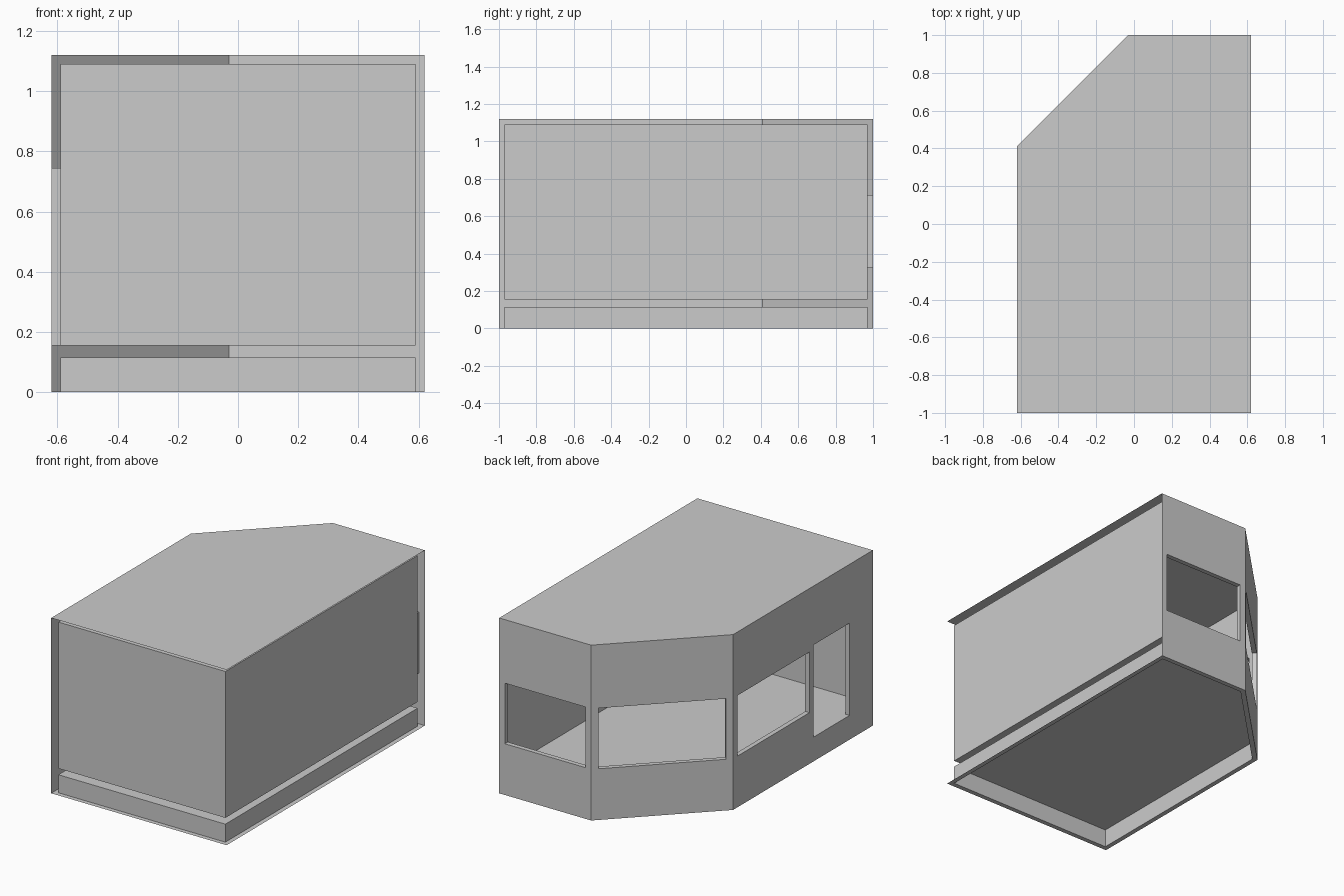
import bpy, bmesh
from mathutils import Vector

if "Cube" in bpy.data.objects:
    bpy.data.objects.remove(bpy.data.objects["Cube"])

H, FLOOR, BASE, CEIL, T = 1.12, 0.155, 0.115, 1.09, 0.03
OUT = [Vector(p) for p in [(-0.62, -1), (0.62, -1), (0.62, 1), (-0.03, 1), (-0.62, 0.41)]]
N = len(OUT)


def inward(i):
    d = (OUT[(i + 1) % N] - OUT[i]).normalized()
    return Vector((-d.y, d.x))


# Footprint inset by the wall thickness (mitred corners)
INN = []
for i in range(N):
    n0, n1 = inward(i - 1), inward(i)
    INN.append(OUT[i] + (n0 + n1) * T / (1 + n0.dot(n1)))


def make(name, quads):
    bm = bmesh.new()
    for q in quads:
        bm.faces.new([bm.verts.new(p) for p in q])
    bmesh.ops.remove_doubles(bm, verts=bm.verts, dist=1e-5)
    me = bpy.data.meshes.new(name)
    bm.to_mesh(me)
    bm.free()
    ob = bpy.data.objects.new(name, me)
    bpy.context.collection.objects.link(ob)
    return ob


def flat(loop, z, up=True):
    pts = [(p.x, p.y, z) for p in loop]
    return pts if up else pts[::-1]


def wall(i, holes, outer=True):
    """Inner skin, plus outer skin and reveals; holes are (s0, s1, z0, z1)."""
    j = (i + 1) % N
    a, d, n = OUT[i], (OUT[j] - OUT[i]).normalized(), inward(i)

    def P(s, z, depth):
        p = a + d * s + n * depth
        return (p.x, p.y, z)

    def skin(s0, s1, z0, z1, depth, flip):
        ss = sorted({s0, s1, *[v for h in holes for v in h[:2]]})
        zs = sorted({z0, z1, *[v for h in holes for v in h[2:]]})
        res = []
        for u0, u1 in zip(ss, ss[1:]):
            for w0, w1 in zip(zs, zs[1:]):
                u, w = (u0 + u1) / 2, (w0 + w1) / 2
                if any(h[0] < u < h[1] and h[2] < w < h[3] for h in holes):
                    continue
                q = [P(u0, w0, depth), P(u1, w0, depth), P(u1, w1, depth), P(u0, w1, depth)]
                res.append(q[::-1] if flip else q)
        return res

    quads = skin((INN[i] - a).dot(d), (INN[j] - a).dot(d), FLOOR, CEIL, T, True)
    if outer:
        quads += skin(0, (OUT[j] - a).length, 0, H, 0, False)
    for s0, s1, z0, z1 in holes:
        c = [(s0, z0), (s1, z0), (s1, z1), (s0, z1)]
        for k in range(4):
            p, q = c[k], c[(k + 1) % 4]
            quads.append([P(*p, 0), P(*q, 0), P(*q, T), P(*p, T)])
    return quads


# Walls: solid front and right, windows at the back and corner, window and door on the left
W0, W1 = 0.327, 0.714
diag = (OUT[4] - OUT[3]).length
make("front_wall", wall(0, [], False))
make("right_wall", wall(1, [], False))
make("back_wall", wall(2, [(0.04, 0.61, W0, W1)]))
make("corner_wall", wall(3, [(0.042, diag - 0.042, W0, W1)]))
make("left_wall", wall(4, [(0.045, 0.77, W0, W1), (0.81, 1.175, FLOOR, 0.744)]))

# Horizontal sheets
make("roof", [flat(OUT, H)])
make("ceiling", [flat(INN, CEIL, False)])
make("floor", [flat(INN, FLOOR)])

# Hollow base: recessed skirt, its top sheet and the rim on the ground
base = [flat(INN, BASE, False)]
for i in range(N):
    a, b, o, p = INN[i], INN[(i + 1) % N], OUT[i], OUT[(i + 1) % N]
    base.append([(b.x, b.y, 0), (a.x, a.y, 0), (a.x, a.y, BASE), (b.x, b.y, BASE)])
    base.append([(a.x, a.y, 0), (b.x, b.y, 0), (p.x, p.y, 0), (o.x, o.y, 0)])
make("base", base)
